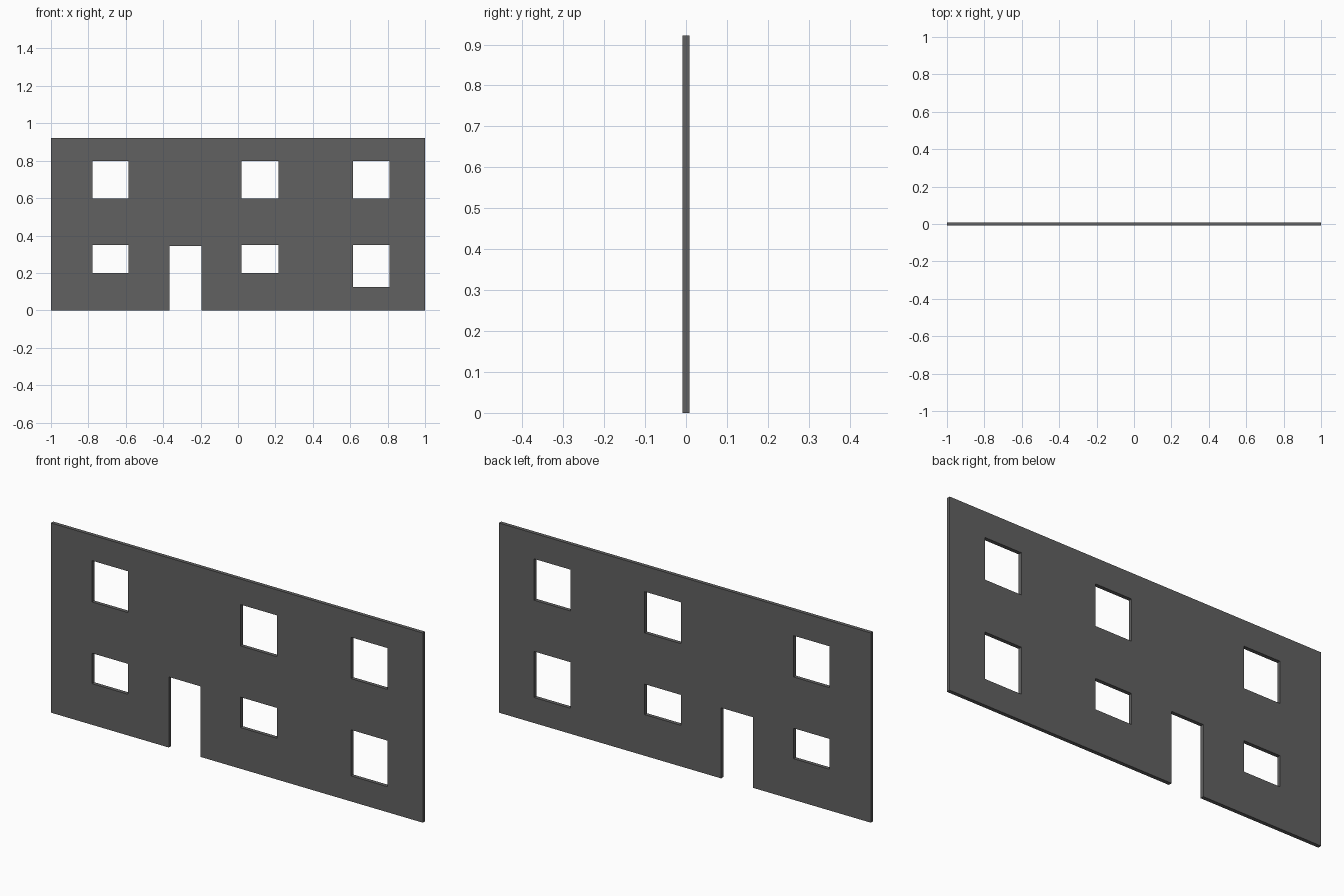
import bpy, bmesh
from mathutils import Vector

if "Cube" in bpy.data.objects:
    bpy.data.objects.remove(bpy.data.objects["Cube"])

THICK = 0.018
HEIGHT = 0.922

bm = bmesh.new()


def loop(points):
    """Closed edge loop in the wall's front plane."""
    vs = [bm.verts.new((x, -THICK / 2, z)) for x, z in points]
    for a, b in zip(vs, vs[1:] + vs[:1]):
        bm.edges.new((a, b))


def window(x0, x1, z0, z1):
    loop([(x0, z0), (x1, z0), (x1, z1), (x0, z1)])


# Wall outline with the doorway notch
D0, D1, DZ = -0.366, -0.195, 0.343
loop([(-1, 0), (D0, 0), (D0, DZ), (D1, DZ), (D1, 0),
      (1, 0), (1, HEIGHT), (-1, HEIGHT)])

# Window columns: left, right, sill of the lower window
for x0, x1, sill in ((-0.779, -0.585, 0.2), (0.02, 0.216, 0.2), (0.614, 0.811, 0.124)):
    window(x0, x1, 0.597, 0.798)
    window(x0, x1, sill, 0.348)

# Fill around the openings and give the wall its thickness
bmesh.ops.triangle_fill(bm, edges=bm.edges[:], use_beauty=True, normal=Vector((0, -1, 0)))
ext = bmesh.ops.extrude_face_region(bm, geom=bm.faces[:], use_keep_orig=True)
moved = [g for g in ext["geom"] if isinstance(g, bmesh.types.BMVert)]
bmesh.ops.translate(bm, verts=moved, vec=(0, THICK, 0))
bmesh.ops.recalc_face_normals(bm, faces=bm.faces[:])

mesh = bpy.data.meshes.new("facade_wall")
bm.to_mesh(mesh)
bm.free()
wall = bpy.data.objects.new("facade_wall", mesh)
bpy.context.collection.objects.link(wall)

# Dark grey wall
mat = bpy.data.materials.new("dark_grey")
mat.diffuse_color = (0.12, 0.12, 0.12, 1)
mat.use_nodes = True
mat.node_tree.nodes["Principled BSDF"].inputs["Base Color"].default_value = mat.diffuse_color
mesh.materials.append(mat)
